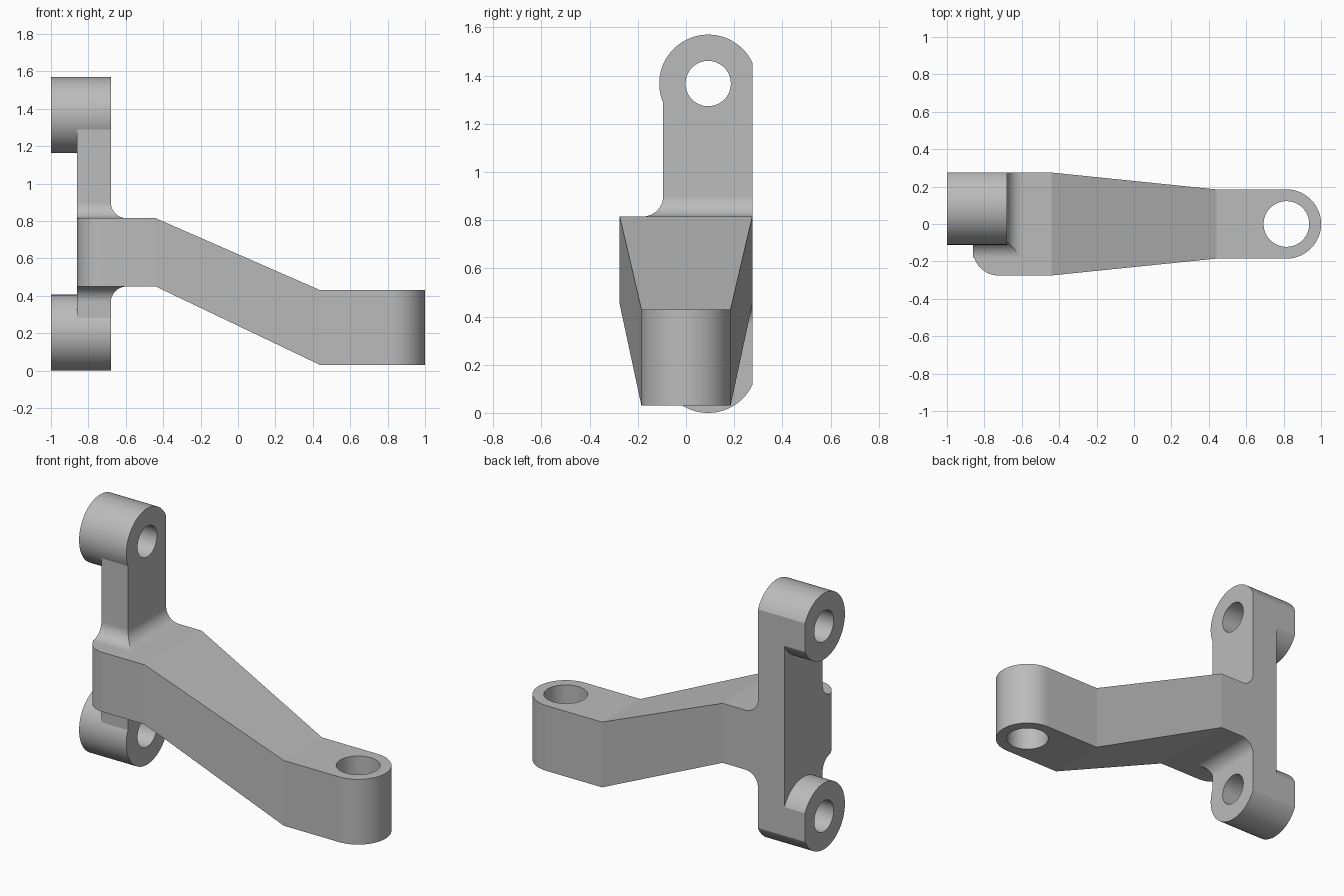
import bpy, bmesh
from math import pi, sin, cos, acos, radians

if "Cube" in bpy.data.objects:
    bpy.data.objects.remove(bpy.data.objects["Cube"])

grey = bpy.data.materials.new("plain_grey")
grey.use_nodes = True
colour = (0.5, 0.5, 0.5, 1)
grey.diffuse_color = colour
grey.node_tree.nodes["Principled BSDF"].inputs["Base Color"].default_value = colour


def arc(cx, cy, r, a0, a1, steps):
    return [(cx + r * cos(a0 + (a1 - a0) * i / steps),
             cy + r * sin(a0 + (a1 - a0) * i / steps)) for i in range(steps + 1)]


def make_object(name, bm):
    bmesh.ops.recalc_face_normals(bm, faces=bm.faces)
    mesh = bpy.data.meshes.new(name)
    bm.to_mesh(mesh)
    bm.free()
    mesh.materials.append(grey)
    obj = bpy.data.objects.new(name, mesh)
    bpy.context.collection.objects.link(obj)
    return obj


def loft(rings):
    bm = bmesh.new()
    loops = [[bm.verts.new(p) for p in ring] for ring in rings]
    n = len(loops[0])
    for a, b in zip(loops, loops[1:]):
        for i in range(n):
            j = (i + 1) % n
            bm.faces.new((a[i], a[j], b[j], b[i]))
    bm.faces.new(loops[0])
    bm.faces.new(loops[-1])
    return bm


def along_x(outline, lo, hi):
    return loft([[(x, y, z) for y, z in outline] for x in (lo, hi)])


def along_z(outline, lo, hi):
    return loft([[(x, y, z) for x, y in outline] for z in (lo, hi)])


def combine(target, tool, operation):
    mod = target.modifiers.new(operation.title(), 'BOOLEAN')
    mod.operation = operation
    mod.solver = 'EXACT'
    mod.object = tool
    bpy.context.view_layer.objects.active = target
    bpy.ops.object.modifier_apply(modifier=mod.name)
    bpy.data.objects.remove(tool)


BACK, BEND, END, TIP = -0.86, 0.44, 0.815, 0.185
HALF, CORNER = 0.275, 0.135
ARM_LOW, ARM_TOP = 0.45, 0.815
BOSS_Y, BOSS_R = 0.092, 0.203

# Arm: tapered outline with round tip and one round corner, sloped between bends
outline = [(BACK, HALF)]
outline += arc(BACK + CORNER, CORNER - HALF, CORNER, pi, 1.5 * pi, 24)
outline += [(-BEND, -HALF), (BEND, -TIP)]
outline += arc(END, 0, TIP, -pi / 2, pi / 2, 48)
outline += [(BEND, TIP), (-BEND, HALF)]
bm = along_z(outline, 0, 1)
for x in (-BEND, BEND):
    bmesh.ops.bisect_plane(bm, geom=bm.verts[:] + bm.edges[:] + bm.faces[:],
                           plane_co=(x, 0, 0), plane_no=(1, 0, 0), dist=1e-4)
for v in bm.verts:
    t = min(max((v.co.x + BEND) / (2 * BEND), 0), 1)
    low, top = (ARM_LOW, 0.03), (ARM_TOP, 0.43)
    ends = top if v.co.z > 0.5 else low
    v.co.z = ends[0] + (ends[1] - ends[0]) * t
body = make_object("bracket_arm", bm)

# Upright: plate flaring into the arm with mitred fillets above and below
FILLET = 0.085
STEPS = 24
flare = [(FILLET * (1 - sin(a)), FILLET * (1 - cos(a)))
         for a in (pi / 2 * i / STEPS for i in range(STEPS + 1))]
sections = [(0.205, 0)]
sections += [(ARM_LOW - h, d) for d, h in reversed(flare)]
sections += [(ARM_LOW + 0.01, 0), (ARM_TOP - 0.01, 0)]
sections += [(ARM_TOP + h, d) for d, h in flare]
sections += [(1.367, 0)]
upright = make_object("upright", loft([
    [(BACK, HALF, z), (BACK, -0.095 - d, z), (-0.68 + d, -0.095 - d, z), (-0.68 + d, HALF, z)]
    for z, d in sections]))
combine(body, upright, 'UNION')

# Bosses: round lugs trimmed flat at the rear, each with a cross hole
trim = acos((HALF - BOSS_Y) / BOSS_R)
for label, z in (("lower", 0.203), ("upper", 1.367)):
    ring = arc(BOSS_Y, z, BOSS_R, trim, 2 * pi - trim, 88)
    combine(body, make_object(label + "_boss", along_x(ring, -1, -0.68)), 'UNION')
for label, z in (("lower", 0.203), ("upper", 1.367)):
    ring = arc(BOSS_Y, z, 0.094, 0, 2 * pi, 96)[:-1]
    combine(body, make_object(label + "_hole", along_x(ring, -1.1, -0.5)), 'DIFFERENCE')

# Vertical hole in the arm tip
ring = arc(END, 0, 0.122, 0, 2 * pi, 96)[:-1]
combine(body, make_object("tip_hole", along_z(ring, -0.2, 0.7)), 'DIFFERENCE')

body.name = "bracket"
bpy.ops.object.select_all(action='DESELECT')
body.select_set(True)
bpy.context.view_layer.objects.active = body
bpy.ops.object.shade_smooth_by_angle(angle=radians(5))
